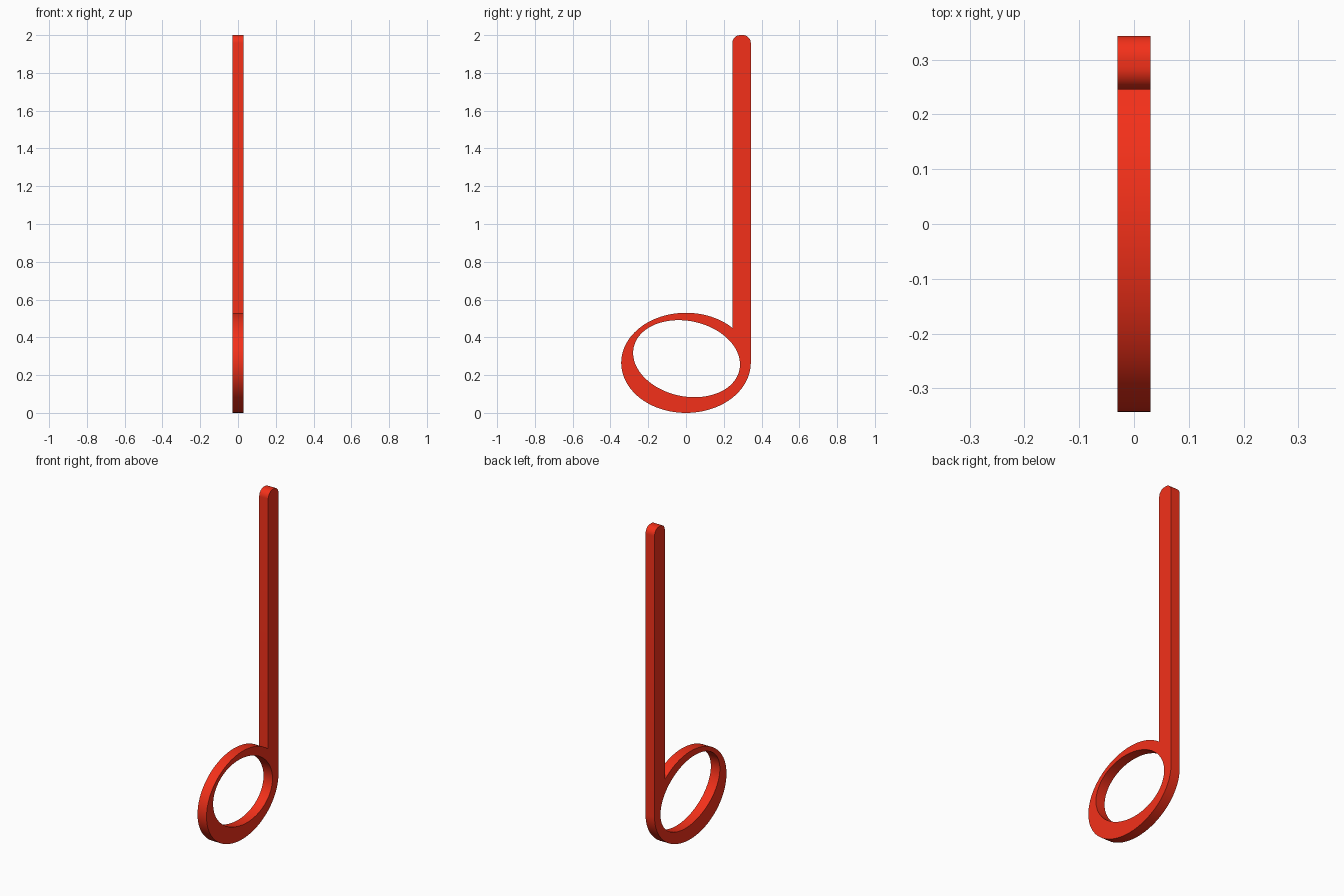
import bpy
from math import sin, cos, pi, acos, radians

if "Cube" in bpy.data.objects:
    bpy.data.objects.remove(bpy.data.objects["Cube"])

RY, RZ, CZ = 0.343, 0.265, 0.265      # outer ellipse of the note head
STEM_IN, TOP, R = 0.245, 2.0, 0.042   # stem inner edge, top, corner radius


def arc(cy, cz, ry, rz, a0, a1, n, skew=0.0):
    steps = [a0 + (a1 - a0) * i / n for i in range(n + 1)]
    return [(cy + ry * cos(t), cz + rz * sin(t - skew)) for t in steps]


# Outline: rounded stem top, then around the outer head ellipse
outline = arc(RY - R, TOP - R, R, R, 0, pi / 2, 10)
outline += arc(STEM_IN + R, TOP - R, R, R, pi / 2, pi, 10)
outline += arc(0, CZ, RY, RZ, acos(STEM_IN / RY), 2 * pi, 96)

# Tilted oval hole
hole = arc(0.003, 0.287, 0.283, 0.204, 0, 2 * pi, 96, skew=0.15)[:-1]

# Flat filled profile extruded to a plate
curve = bpy.data.curves.new("half_note", 'CURVE')
curve.dimensions = '2D'
curve.fill_mode = 'BOTH'
curve.extrude = 0.03
for pts in (outline, hole):
    s = curve.splines.new('POLY')
    s.points.add(len(pts) - 1)
    for p, (u, v) in zip(s.points, pts):
        p.co = (u, v, 0, 1)
    s.use_cyclic_u = True

note = bpy.data.objects.new("half_note", curve)
bpy.context.collection.objects.link(note)
note.rotation_euler = (radians(90), 0, radians(90))   # stand in the YZ plane

# Red material
red = bpy.data.materials.new("red")
red.diffuse_color = (0.9, 0.03, 0.01, 1)
red.use_nodes = True
red.node_tree.nodes["Principled BSDF"].inputs["Base Color"].default_value = red.diffuse_color
curve.materials.append(red)

# Mesh with smooth rims and sharp plate edges
bpy.context.view_layer.objects.active = note
note.select_set(True)
bpy.ops.object.convert(target='MESH')
note = bpy.context.object
bpy.ops.object.mode_set(mode='EDIT')
bpy.ops.mesh.select_all(action='SELECT')
bpy.ops.mesh.remove_doubles(threshold=0.0001)
bpy.ops.mesh.normals_make_consistent(inside=False)
bpy.ops.object.mode_set(mode='OBJECT')
bpy.ops.object.shade_smooth_by_angle(angle=radians(30))
